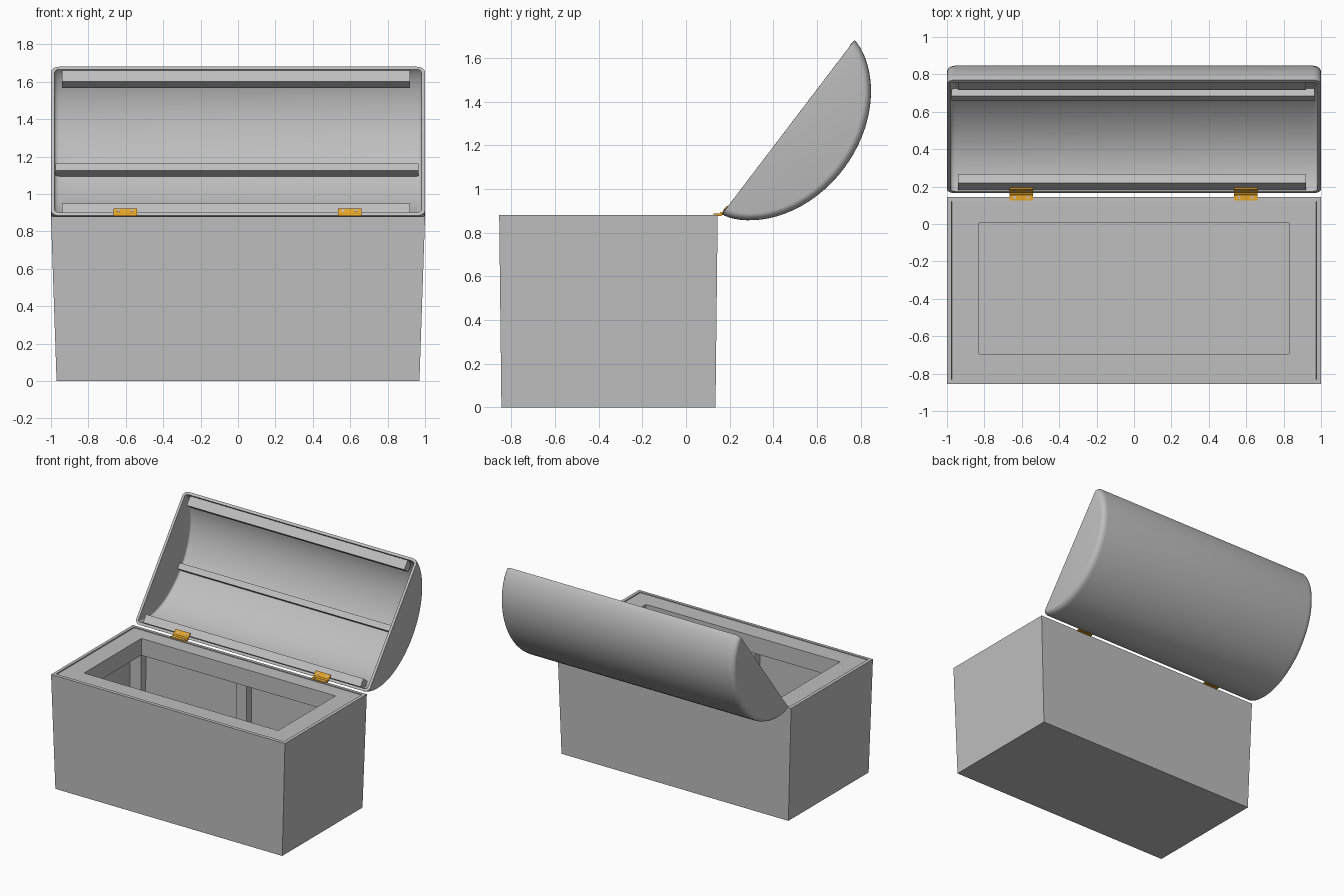
import bpy, bmesh, math
from mathutils import Vector

if "Cube" in bpy.data.objects:
    bpy.data.objects.remove(bpy.data.objects["Cube"])

def material(name, rgb):
    m = bpy.data.materials.new(name)
    m.diffuse_color = (*rgb, 1)
    m.use_nodes = True
    m.node_tree.nodes["Principled BSDF"].inputs["Base Color"].default_value = m.diffuse_color
    return m

GREY = material("grey_wood", (0.52, 0.52, 0.52))
BRASS = material("orange_brass", (0.80, 0.38, 0.02))

# Lid frame: local y runs along the lid opening, local -z is the bulge
LID_ANGLE = math.atan2(0.795, 0.605)
LID_MID = Vector((0, 0.4675, 1.2825))

def finish(name, bm, mat, lid=False):
    me = bpy.data.meshes.new(name)
    bm.to_mesh(me)
    bm.free()
    me.materials.append(mat)
    ob = bpy.data.objects.new(name, me)
    bpy.context.collection.objects.link(ob)
    if lid:
        ob.location = LID_MID
        ob.rotation_euler.x = LID_ANGLE
    return ob

def block(name, x, y, z, mat=GREY, lid=False):
    bm = bmesh.new()
    bmesh.ops.create_cube(bm, size=1)
    for v in bm.verts:
        v.co = [(r[0] + r[1]) / 2 + c * (r[1] - r[0]) for r, c in zip((x, y, z), v.co)]
    return finish(name, bm, mat, lid)

def cylinder(name, loc, r, depth, mat, along_x=False, lid=False):
    bm = bmesh.new()
    bmesh.ops.create_cone(bm, cap_ends=True, segments=16, radius1=r, radius2=r, depth=depth)
    for v in bm.verts:
        p = v.co.copy()
        v.co = (Vector((p.z, p.x, p.y)) if along_x else p) + Vector(loc)
    ob = finish(name, bm, mat, lid)
    smooth(ob)
    return ob

def activate(ob):
    bpy.ops.object.select_all(action='DESELECT')
    ob.select_set(True)
    bpy.context.view_layer.objects.active = ob

def smooth(ob):
    activate(ob)
    bpy.ops.object.shade_smooth_by_angle(angle=math.radians(35))

def hollow(ob, thickness):
    mod = ob.modifiers.new("wall", 'SOLIDIFY')
    mod.thickness, mod.offset, mod.use_even_offset = thickness, -1, True
    activate(ob)
    bpy.ops.object.modifier_apply(modifier=mod.name)

# Chest body: tapered, open box
bm = bmesh.new()
bmesh.ops.create_cube(bm, size=2)
for v in bm.verts:
    top = v.co.z > 0
    v.co = (v.co.x * (1 if top else 0.97), -0.355 + v.co.y * (0.5 if top else 0.49), 0.88 if top else 0)
bmesh.ops.recalc_face_normals(bm, faces=bm.faces)
bmesh.ops.delete(bm, geom=[f for f in bm.faces if f.normal.z > 0.9], context='FACES_ONLY')
hollow(finish("chest_body", bm, GREY), 0.025)

# Inner rim boards around the opening
for n, y in (("front", (-0.835, -0.695)), ("back", (0.005, 0.125))):
    block(f"rim_board_{n}", (-0.972, 0.972), y, (0.745, 0.875))
for n, s in (("left", -1), ("right", 1)):
    block(f"rim_board_{n}", sorted((s * 0.83, s * 0.972)), (-0.695, 0.005), (0.745, 0.875))

# Inner posts at the corners and wall middles
for n, y in (("front", (-0.83, -0.765)), ("back", (0.055, 0.12))):
    for m, x in (("left", -0.915), ("middle", -0.01), ("right", 0.915)):
        block(f"post_{n}_{m}", (x - 0.045, x + 0.045), y, (0.015, 0.75))

# Lid shell: domed profile lofted along x with rounded ends
H, N = 0.33, 36
R = (0.25 + H * H) / (2 * H)
profile = []
for i in range(N + 1):
    t = math.pi * i / N
    a = -0.5 * math.cos(t)
    circle = math.sqrt(R * R - a * a) - (R - H)
    profile.append((a, 0.5 * (0.305 * math.sin(t) + circle)))
half = []
for i in range(6):
    t = math.pi / 2 * i / 5
    half.append((1 - 0.045 * (1 - math.sin(t)), 0.04 * (1 - math.cos(t))))
# sections run from the flat right cap to the full profile
half = [(1 - 0.045 * (1 - math.cos(math.pi / 2 * i / 5)),
         0.035 * (1 - math.sin(math.pi / 2 * i / 5))) for i in range(6)]
sections = half + [(-x, inset) for x, inset in reversed(half)]
bm = bmesh.new()
rings = []
for x, inset in sections:
    s, k = 1 - inset / 0.5, 1 - inset / 0.32
    rings.append([bm.verts.new((x, a * s, -d * k)) for a, d in profile])
for r0, r1 in zip(rings, rings[1:]):
    for i in range(N):
        bm.faces.new((r0[i], r0[i + 1], r1[i + 1], r1[i]))
bm.faces.new(rings[0])
bm.faces.new(rings[-1])
bmesh.ops.recalc_face_normals(bm, faces=bm.faces)
bm.faces.ensure_lookup_table()
if max(bm.faces, key=lambda f: f.calc_center_median().x).normal.x < 0:
    bmesh.ops.reverse_faces(bm, faces=bm.faces)
lid = finish("lid_shell", bm, GREY, True)
hollow(lid, 0.02)
smooth(lid)

# Battens inside the lid
block("lid_batten_front", (-0.94, 0.92), (0.405, 0.476), (-0.065, -0.004), GREY, True)
block("lid_batten_back", (-0.94, 0.92), (-0.476, -0.415), (-0.065, -0.004), GREY, True)
block("lid_batten_middle", (-0.977, 0.965), (-0.01, 0.035), (-0.305, -0.245), GREY, True)

# Hinges: two leaves, a knuckle and screws each
for n, cx in (("left", -0.603), ("right", 0.597)):
    span = (cx - 0.063, cx + 0.063)
    block(f"hinge_{n}_body_leaf", span, (0.125, 0.162), (0.876, 0.887), BRASS)
    block(f"hinge_{n}_lid_leaf", span, (-0.503, -0.455), (-0.004, 0.005), BRASS, True)
    cylinder(f"hinge_{n}_knuckle", (cx, 0.163, 0.887), 0.008, 0.126, BRASS, True)
    for k in (-1, 1):
        cylinder(f"hinge_{n}_body_screw_{k + 1}", (cx + k * 0.035, 0.142, 0.886), 0.008, 0.005, GREY)
        cylinder(f"hinge_{n}_lid_screw_{k + 1}", (cx + k * 0.035, -0.473, 0.004), 0.008, 0.005, GREY, lid=True)
